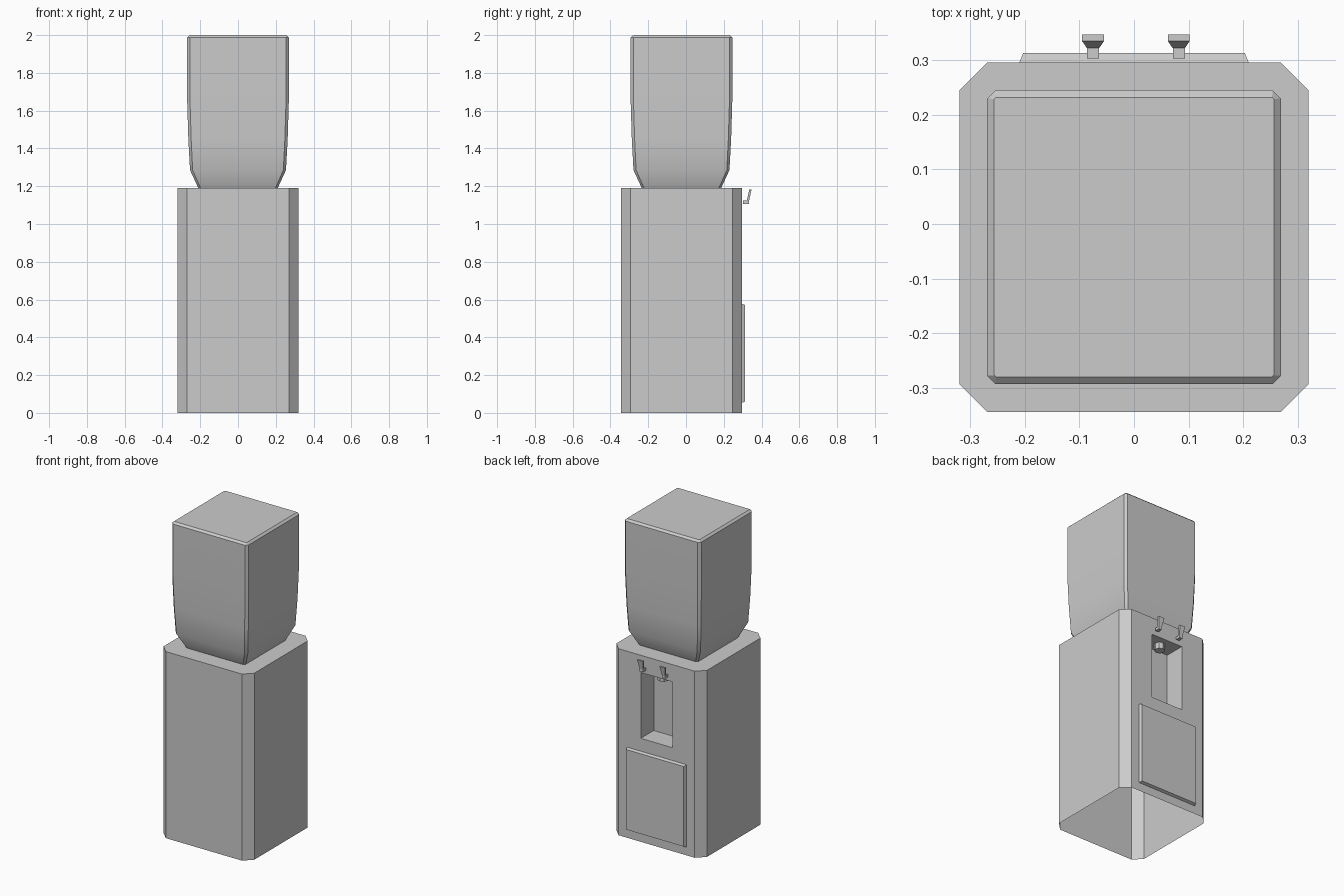
import bpy, bmesh, math

if "Cube" in bpy.data.objects:
    bpy.data.objects.remove(bpy.data.objects["Cube"])

CY = -0.024  # shared centre of body and bottle in y


def finish(name, bm, smooth=False):
    bmesh.ops.recalc_face_normals(bm, faces=bm.faces)
    me = bpy.data.meshes.new(name)
    bm.to_mesh(me)
    bm.free()
    ob = bpy.data.objects.new(name, me)
    bpy.context.collection.objects.link(ob)
    if smooth:
        bpy.ops.object.select_all(action='DESELECT')
        ob.select_set(True)
        bpy.context.view_layer.objects.active = ob
        bpy.ops.object.shade_smooth_by_angle(angle=math.radians(30))
    return ob


def bridge(bm, a, b):
    n = len(a)
    return [bm.faces.new((a[i], a[(i + 1) % n], b[(i + 1) % n], b[i])) for i in range(n)]


def loft(name, rings, cap_start=True, cap_end=True, smooth=False):
    bm = bmesh.new()
    loops = [[bm.verts.new(p) for p in r] for r in rings]
    for a, b in zip(loops, loops[1:]):
        bridge(bm, a, b)
    if cap_start:
        bm.faces.new(loops[0])
    if cap_end:
        bm.faces.new(loops[-1])
    return finish(name, bm, smooth)


def octagon(h, c, z):
    # square of half width h with corners cut by c
    k = h - c
    pts = [(h, -k), (h, k), (k, h), (-k, h), (-h, k), (-h, -k), (-k, -h), (k, -h)]
    return [(x, y + CY, z) for x, y in pts]


def rect_y(hx, y, z0, z1, cx=0):
    return [(cx + hx, y, z0), (cx + hx, y, z1), (cx - hx, y, z1), (cx - hx, y, z0)]


def rect_z(hx, y0, y1, z, cx=0):
    return [(cx - hx, y0, z), (cx + hx, y0, z), (cx + hx, y1, z), (cx - hx, y1, z)]


# Body shell: open underneath, with a recessed dispensing niche in the back wall
bm = bmesh.new()
low = [bm.verts.new(p) for p in octagon(0.32, 0.051, 0)]
top = [bm.verts.new(p) for p in octagon(0.32, 0.051, 1.19)]
walls = bridge(bm, low, top)
bm.faces.new(top)
bmesh.ops.delete(bm, geom=[walls[2]], context='FACES_ONLY')
wall = [low[2], top[2], top[3], low[3]]
mouth = [bm.verts.new(p) for p in rect_y(0.112, CY + 0.32, 0.66, 1.08)]
back = [bm.verts.new(p) for p in rect_y(0.112, 0.165, 0.66, 1.08)]
bridge(bm, wall, mouth)
bridge(bm, mouth, back)
bm.faces.new(back)
finish("cooler_body", bm)

# Water bottle: tapered towards the body, chamfered on corners and top
profile = [(0.21, 0.012, 1.19), (0.254, 0.014, 1.285), (0.263, 0.015, 1.45),
           (0.269, 0.015, 1.65), (0.269, 0.015, 1.988), (0.256, 0.003, 2.0)]
loft("water_bottle", [octagon(*p) for p in profile], smooth=True)

# Raised door panel
loft("door_panel", [rect_y(0.21, 0.296, 0.053, 0.578), rect_y(0.203, 0.313, 0.06, 0.571)])

# Tap levers: short stem and a flared, outward leaning paddle
for side, cx in (("left", -0.075), ("right", 0.082)):
    loft(side + "_lever_stem", [rect_y(0.011, 0.303, 1.107, 1.124, cx),
                                rect_y(0.011, 0.334, 1.107, 1.124, cx)])
    loft(side + "_lever_paddle", [rect_z(0.011, 0.322, 0.334, 1.124, cx),
                                  rect_z(0.02, 0.335, 0.347, 1.183, cx)])

# Spout under the niche ceiling
ring = [(0.032 * math.cos(i * math.pi / 4), 0.032 * math.sin(i * math.pi / 4)) for i in range(8)]
loft("spout", [[(x, y + 0.23, z) for x, y in ring] for z in (1.04, 1.08)])
